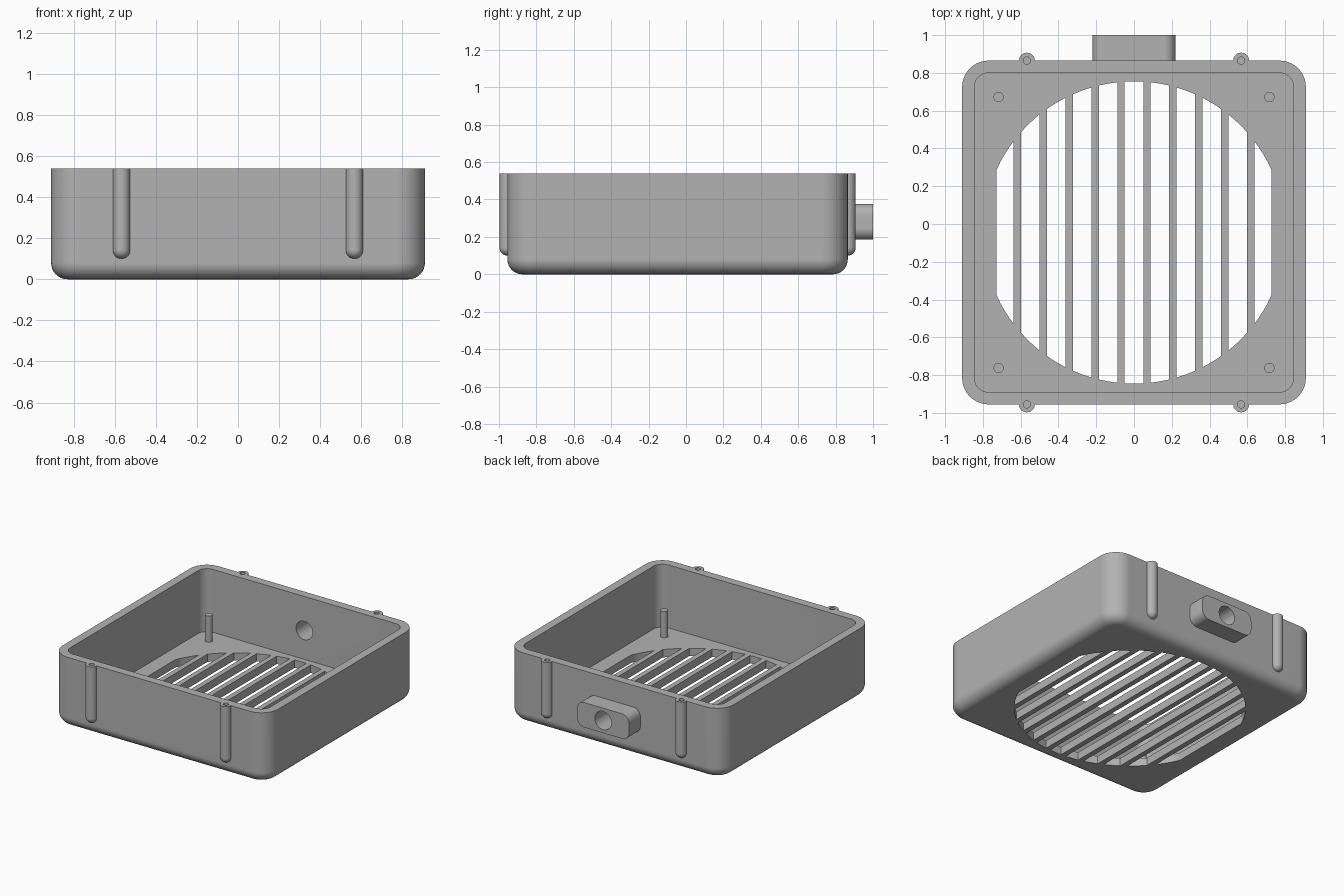
import bpy, bmesh
from math import sqrt, sin, cos, pi
from mathutils import Matrix, Vector

if "Cube" in bpy.data.objects:
    bpy.data.objects.remove(bpy.data.objects["Cube"], do_unlink=True)

grey = bpy.data.materials.new("plain grey")
grey.use_nodes = True
grey.diffuse_color = (0.45, 0.45, 0.45, 1)
grey.node_tree.nodes["Principled BSDF"].inputs["Base Color"].default_value = (0.45, 0.45, 0.45, 1)

HALF, CY, TOP = 0.91, -0.045, 0.54    # body half width, centre in y, height
WALL, FLOOR = 0.065, 0.06
GRILLE_R, PITCH, SLOT_HALF = 0.8, 0.1375, 0.049
BOLT_X, RIB_R = 0.567, 0.042
PORT_Z = 0.28


def finish(name, bm):
    bmesh.ops.recalc_face_normals(bm, faces=bm.faces)
    mesh = bpy.data.meshes.new(name)
    bm.to_mesh(mesh)
    bm.free()
    mesh.materials.append(grey)
    obj = bpy.data.objects.new(name, mesh)
    bpy.context.collection.objects.link(obj)
    return obj


def rounded_box(name, lo, hi, axis, radius, bottom=0):
    """Box with the edges along one axis rounded, and optionally its underside."""
    lo, hi = Vector(lo), Vector(hi)
    bm = bmesh.new()
    bmesh.ops.create_cube(bm, size=1)
    for v in bm.verts:
        v.co = [(lo[i] + hi[i]) / 2 + v.co[i] * (hi[i] - lo[i]) for i in range(3)]
    edges = [e for e in bm.edges
             if abs(e.verts[0].co[axis] - e.verts[1].co[axis]) > 1e-4]
    bmesh.ops.bevel(bm, geom=edges, offset=radius, segments=10, profile=0.5, affect='EDGES')
    if bottom:
        edges = [e for e in bm.edges if all(v.co.z < lo.z + 1e-4 for v in e.verts)]
        bmesh.ops.bevel(bm, geom=edges, offset=bottom, segments=8, profile=0.5, affect='EDGES')
    return finish(name, bm)


def lathe(name, profile, places, turn=Matrix()):
    """Turn a (radius, height) profile round z and copy it to each place."""
    bm = bmesh.new()
    for place in places:
        verts = [bm.verts.new((r, 0, z)) for r, z in profile]
        geom = verts + [bm.edges.new(pair) for pair in zip(verts, verts[1:])]
        result = bmesh.ops.spin(bm, geom=geom, axis=(0, 0, 1), cent=(0, 0, 0),
                                angle=2 * pi, steps=32)
        # Move the newly made ring, which is the only one not yet tagged
        fresh = [v for v in bm.verts if not v.tag]
        for v in fresh:
            v.co = turn @ v.co + Vector(place)
            v.tag = True
    bmesh.ops.remove_doubles(bm, verts=bm.verts, dist=1e-4)
    return finish(name, bm)


def rod(name, r, z0, z1, places, turn=Matrix()):
    return lathe(name, [(0, z0), (r, z0), (r, z1), (0, z1)], places, turn)


def combine(target, tool, operation):
    mod = target.modifiers.new(tool.name, 'BOOLEAN')
    mod.operation, mod.solver, mod.object = operation, 'EXACT', tool
    bpy.context.view_layer.objects.active = target
    bpy.ops.object.modifier_apply(modifier=mod.name)
    bpy.data.objects.remove(tool, do_unlink=True)


def slot_cutter():
    """Parallel slots, each ending on the grille circle."""
    bm = bmesh.new()
    for i in range(-5, 6):
        a = max(i * PITCH - SLOT_HALF, -0.728)
        b = min(i * PITCH + SLOT_HALF, 0.728)
        xs = [a + (b - a) * k / 4 for k in range(5)]
        ring = [(x, CY + sqrt(GRILLE_R ** 2 - x * x)) for x in xs]
        ring += [(x, CY - sqrt(GRILLE_R ** 2 - x * x)) for x in reversed(xs)]
        face = bm.faces.new([bm.verts.new((x, y, -0.1)) for x, y in ring])
        up = bmesh.ops.extrude_face_region(bm, geom=[face])["geom"]
        bmesh.ops.translate(bm, vec=(0, 0, 0.3),
                            verts=[g for g in up if isinstance(g, bmesh.types.BMVert)])
    return finish("slot_cutter", bm)


# Open tray body
body = rounded_box("tray_body", (-HALF, CY - HALF, 0), (HALF, CY + HALF, TOP), 2, 0.14, 0.08)

# Round-ended screw ribs on the front and back walls
bolts = [(x, CY + s * HALF, 0) for x in (-BOLT_X, BOLT_X) for s in (-1, 1)]
tip = [(RIB_R * sin(k * pi / 16), 0.1 + RIB_R * (1 - cos(k * pi / 16))) for k in range(9)]
combine(body, lathe("screw_ribs", tip + [(RIB_R, TOP), (0, TOP)], bolts), 'UNION')

# Cable boss on the back
combine(body, rounded_box("cable_boss", (-0.22, 0.83, PORT_Z - 0.095),
                          (0.22, 1.0, PORT_Z + 0.095), 1, 0.06), 'UNION')

# Cavity, grille slots, screw holes and cable hole
inner = HALF - WALL
combine(body, rounded_box("cavity", (-inner, CY - inner, FLOOR),
                          (inner, CY + inner, TOP + 0.2), 2, 0.075), 'DIFFERENCE')
combine(body, slot_cutter(), 'DIFFERENCE')
combine(body, rod("screw_holes", 0.019, 0.2, TOP + 0.1, bolts), 'DIFFERENCE')
combine(body, rod("cable_hole", 0.07, -0.25, 0.25, [(0, 0.9, PORT_Z)],
                  Matrix.Rotation(pi / 2, 3, 'X')), 'DIFFERENCE')

# Mounting posts on the floor
posts = rod("mounting_posts", 0.027, FLOOR - 0.02, FLOOR + 0.2,
            [(x, CY + y, 0) for x in (-0.717, 0.717) for y in (-0.717, 0.717)])

# Smooth fillets, flat walls
for obj in (body, posts):
    bpy.ops.object.select_all(action='DESELECT')
    obj.select_set(True)
    bpy.context.view_layer.objects.active = obj
    bpy.ops.object.shade_smooth_by_angle(angle=pi / 6)
    normals = obj.modifiers.new("even_normals", 'WEIGHTED_NORMAL')
    normals.keep_sharp = True
